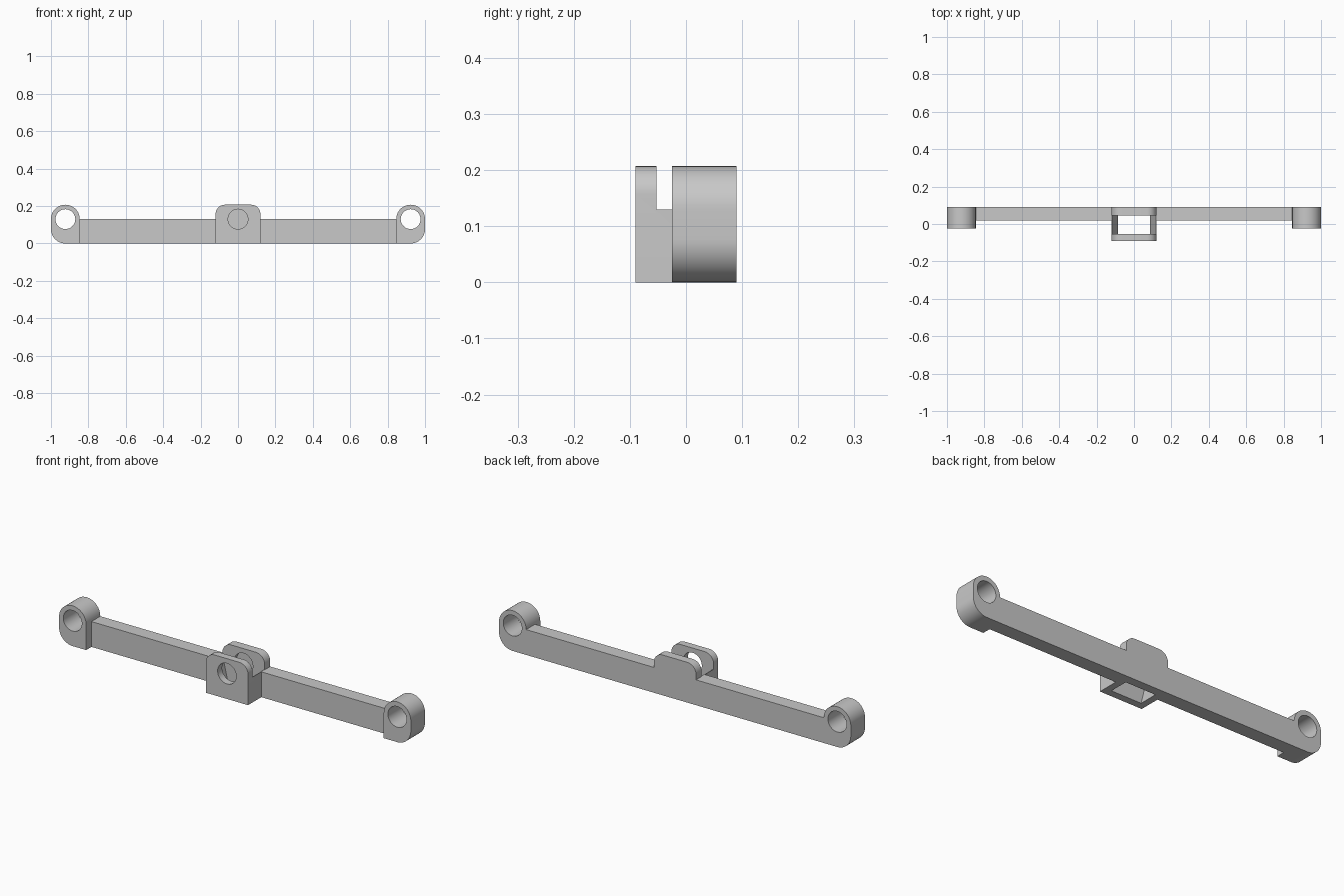
import bpy
import bmesh
from math import cos, sin, radians

if "Cube" in bpy.data.objects:
    bpy.data.objects.remove(bpy.data.objects["Cube"])

BACK, BAR_FRONT, BOSS_FRONT, FRONT = 0.09, 0.018, -0.025, -0.09
BAR_TOP, TOP = 0.13, 0.207
BOSS_R, HOLE_R = 0.077, 0.053
HALF_W = 0.12

grey = bpy.data.materials.new("plain_grey")
grey.use_nodes = True
grey.diffuse_color = (0.58, 0.58, 0.58, 1)
grey.node_tree.nodes["Principled BSDF"].inputs["Base Color"].default_value = grey.diffuse_color


def arc(cx, cz, r, start, end, steps):
    angles = [radians(start + (end - start) * i / steps) for i in range(steps + 1)]
    return [(cx + r * cos(a), cz + r * sin(a)) for a in angles]


def extrude(name, profile, y0, y1):
    """Solid from an x-z outline swept along y."""
    bm = bmesh.new()
    face = bm.faces.new([bm.verts.new((x, y0, z)) for x, z in profile])
    swept = bmesh.ops.extrude_face_region(bm, geom=[face])["geom"]
    moved = [v for v in swept if isinstance(v, bmesh.types.BMVert)]
    bmesh.ops.translate(bm, verts=moved, vec=(0, y1 - y0, 0))
    bmesh.ops.recalc_face_normals(bm, faces=bm.faces)
    mesh = bpy.data.meshes.new(name)
    bm.to_mesh(mesh)
    bm.free()
    mesh.materials.append(grey)
    obj = bpy.data.objects.new(name, mesh)
    bpy.context.collection.objects.link(obj)
    return obj


def activate(obj):
    bpy.ops.object.select_all(action="DESELECT")
    obj.select_set(True)
    bpy.context.view_layer.objects.active = obj


def cut(obj, profile, y0, y1):
    cutter = extrude("cutter", profile, y0, y1)
    cutter.hide_render = True
    mod = obj.modifiers.new("cut", "BOOLEAN")
    mod.operation, mod.solver, mod.object = "DIFFERENCE", "EXACT", cutter
    activate(obj)
    bpy.ops.object.modifier_apply(modifier=mod.name)
    bpy.data.objects.remove(cutter)


def smooth(obj):
    activate(obj)
    bpy.ops.object.shade_smooth_by_angle(angle=radians(30))


def circle(cx):
    return arc(cx, BAR_TOP, HOLE_R, 0, 360, 48)[:-1]


# Arms and pierced end bosses, one pair on each side
cx = 1 - BOSS_R
inner = cx - BOSS_R
for side, s in (("left", 1), ("right", -1)):
    arm = [(HALF_W, 0), (inner, 0), (inner, BAR_TOP), (HALF_W, BAR_TOP)]
    extrude(side + "_arm", [(s * x, z) for x, z in arm], BAR_FRONT, BACK)

    outline = [(inner, 0)] + arc(cx, BOSS_R, BOSS_R, -90, 0, 14)
    outline += arc(cx, BAR_TOP, BOSS_R, 0, 180, 28)
    boss = extrude(side + "_end_boss", [(s * x, z) for x, z in outline], BOSS_FRONT, BACK)
    cut(boss, circle(s * cx), BOSS_FRONT - 0.05, BACK + 0.05)
    smooth(boss)

# Central clevis with rounded shoulders
r = 0.05
body = [(-HALF_W, 0), (HALF_W, 0)]
body += arc(HALF_W - r, TOP - r, r, 0, 90, 12)
body += arc(r - HALF_W, TOP - r, r, 90, 180, 12)
clevis = extrude("centre_clevis", body, FRONT, BACK)

# Slot between the plates: open above, tapering to the opening underneath
half = [(0.083, -0.01), (0.117, BAR_TOP), (0.15, BAR_TOP), (0.15, 0.3)]
slot = half + [(-x, z) for x, z in reversed(half)]
cut(clevis, slot, -0.053, 0.045)

# Pin hole through the front plate, blind in the rear plate
cut(clevis, circle(0), FRONT - 0.05, 0.065)
smooth(clevis)
